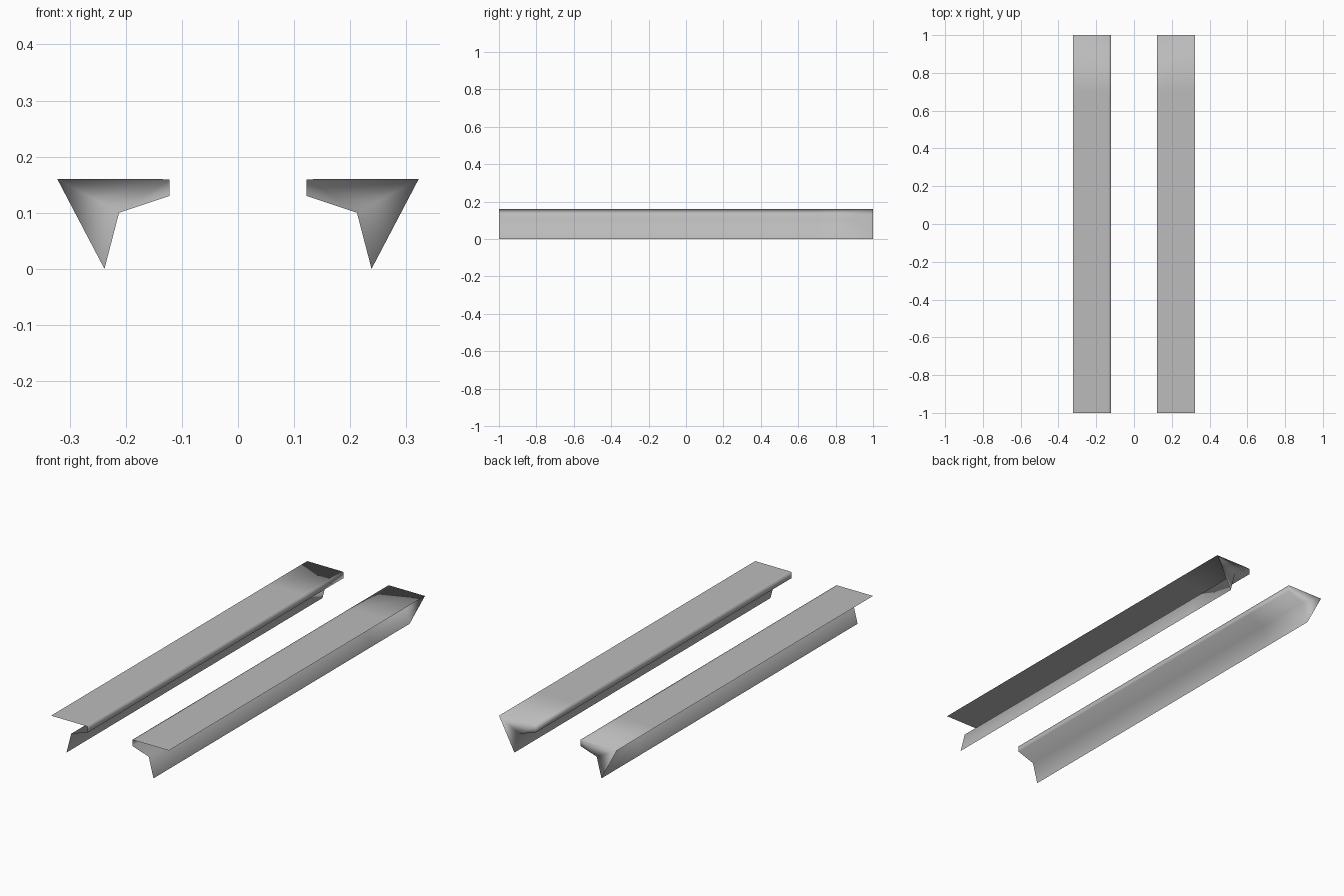
import bpy, bmesh

if "Cube" in bpy.data.objects:
    bpy.data.objects.remove(bpy.data.objects["Cube"])

# Single grey colour
grey = bpy.data.materials.new("grey")
grey.diffuse_color = (0.5, 0.5, 0.5, 1)
grey.use_nodes = True
grey.node_tree.nodes["Principled BSDF"].inputs["Base Color"].default_value = grey.diffuse_color

# Cross-section of the right rail (x, z): open on its sloping outer side
PROFILE = [(0.322, 0.16), (0.137, 0.16), (0.122, 0.159),
           (0.122, 0.13), (0.212, 0.10), (0.238, 0.0)]
STATIONS = [-1.0, 0.7, 1.0]


def rail(name, side):
    bm = bmesh.new()
    rings = [[bm.verts.new((side * x, y, z)) for x, z in PROFILE] for y in STATIONS]
    # Top, lip and leg sheets
    for a, b in zip(rings, rings[1:]):
        for i in range(len(PROFILE) - 1):
            f = [a[i], a[i + 1], b[i + 1], b[i]]
            bm.faces.new(f if side < 0 else f[::-1])
    # Closed back end; the front stays open
    end = rings[-1]
    bm.faces.new(end if side < 0 else end[::-1])
    bm.normal_update()
    # Make the top face point up
    if bm.faces[:][0].normal.z < 0:
        bmesh.ops.reverse_faces(bm, faces=bm.faces[:])
    bmesh.ops.recalc_face_normals(bm, faces=bm.faces[:])
    bm.faces.ensure_lookup_table()
    if bm.faces[0].normal.z < 0:
        bmesh.ops.reverse_faces(bm, faces=bm.faces[:])
    for f in bm.faces:
        f.smooth = True
    mesh = bpy.data.meshes.new(name)
    bm.to_mesh(mesh)
    bm.free()
    mesh.materials.append(grey)
    obj = bpy.data.objects.new(name, mesh)
    bpy.context.collection.objects.link(obj)


rail("left_rail", -1)
rail("right_rail", 1)
